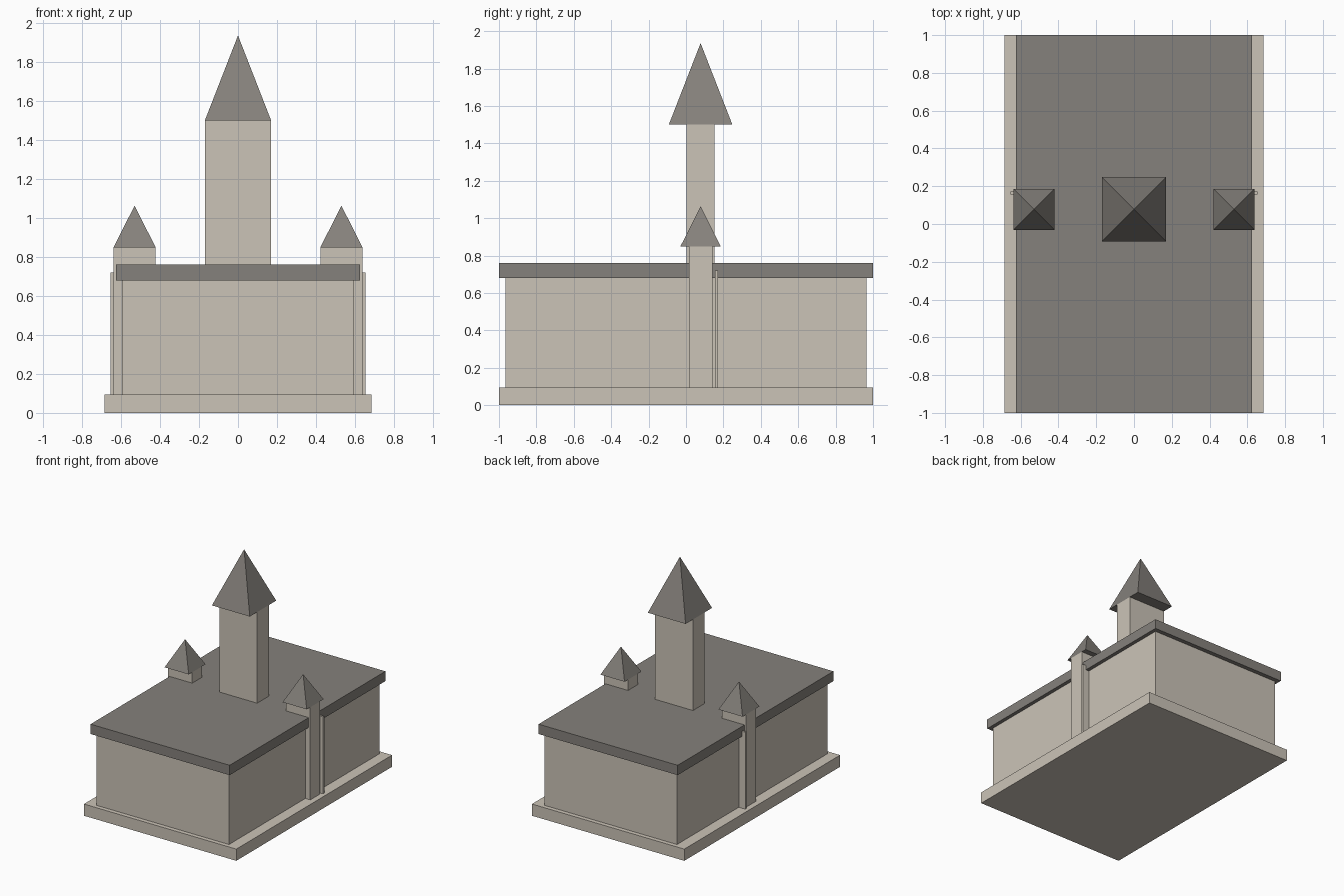
import bpy, bmesh

if "Cube" in bpy.data.objects:
    bpy.data.objects.remove(bpy.data.objects["Cube"])


def material(name, rgb):
    m = bpy.data.materials.new(name)
    m.diffuse_color = (*rgb, 1)
    m.use_nodes = True
    m.node_tree.nodes["Principled BSDF"].inputs["Base Color"].default_value = m.diffuse_color
    return m


STONE = material("pale_stone", (0.60, 0.55, 0.475))
SLATE = material("grey_slate", (0.235, 0.22, 0.20))


def finish(name, bm, mat):
    bmesh.ops.recalc_face_normals(bm, faces=bm.faces)
    me = bpy.data.meshes.new(name)
    bm.to_mesh(me)
    bm.free()
    me.materials.append(mat)
    bpy.context.collection.objects.link(bpy.data.objects.new(name, me))


def box(name, x, y, z, mat):
    """Box from (min, max) ranges on each axis."""
    bm = bmesh.new()
    bmesh.ops.create_cube(bm, size=1)
    for v in bm.verts:
        v.co = [(a + b) / 2 + c * (b - a) for c, (a, b) in zip(v.co, (x, y, z))]
    finish(name, bm, mat)


def pyramid(name, cx, cy, half, z0, z1, mat):
    """Square pyramid with a closed underside."""
    bm = bmesh.new()
    base = [bm.verts.new((cx + sx * half, cy + sy * half, z0))
            for sx, sy in ((-1, -1), (1, -1), (1, 1), (-1, 1))]
    tip = bm.verts.new((cx, cy, z1))
    bm.faces.new(base)
    for i in range(4):
        bm.faces.new((base[i], base[(i + 1) % 4], tip))
    finish(name, bm, mat)


CY = 0.078  # shared depth of all towers

# Main hall
box("plinth", (-0.685, 0.685), (-1, 1), (0, 0.095), STONE)
box("hall_walls", (-0.595, 0.595), (-0.965, 0.965), (0.095, 0.68), STONE)
box("flat_roof", (-0.625, 0.625), (-1, 1), (0.68, 0.76), SLATE)

# Central tower
box("central_tower", (-0.17, 0.17), (CY - 0.075, CY + 0.075), (0.68, 1.5), STONE)
pyramid("central_spire", 0, CY, 0.17, 1.5, 1.936, SLATE)

# Side turrets, each with a thin post behind it
for side, s in (("left", -1), ("right", 1)):
    def span(a, b):
        return tuple(sorted((s * a, s * b)))
    box(side + "_turret", span(0.422, 0.639), (CY - 0.063, CY + 0.063), (0.095, 0.848), STONE)
    pyramid(side + "_turret_spire", s * 0.5305, CY, 0.1085, 0.848, 1.063, SLATE)
    box(side + "_post", span(0.58, 0.655), (0.156, 0.172), (0.095, 0.72), STONE)
